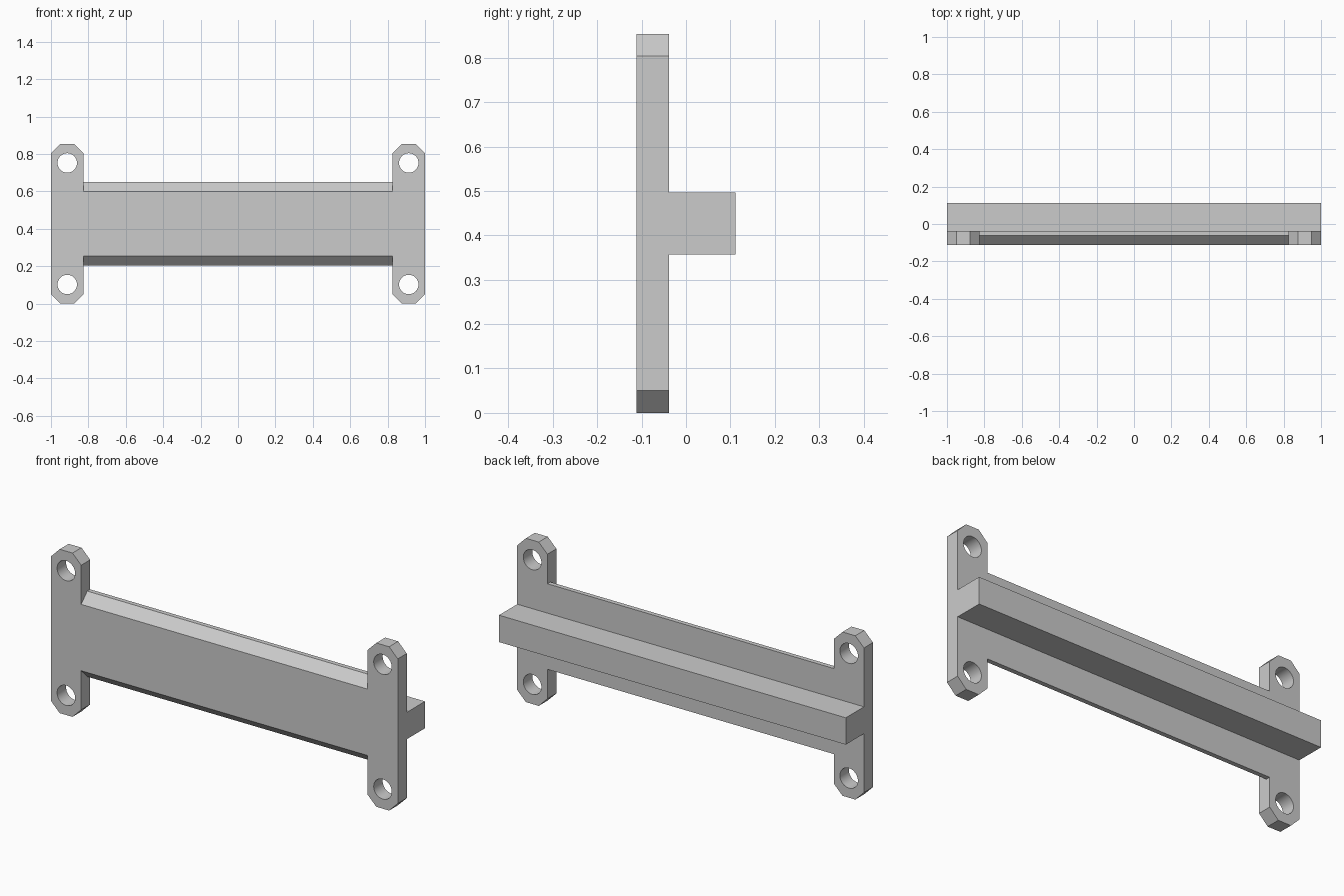
import bpy
import bmesh
from mathutils import Vector

default = bpy.data.objects.get("Cube")
if default:
    bpy.data.objects.remove(default, do_unlink=True)

grey = bpy.data.materials.new("plain grey")
grey.use_nodes = True
grey.diffuse_color = (0.6, 0.6, 0.6, 1)
grey.node_tree.nodes["Principled BSDF"].inputs["Base Color"].default_value = (0.6, 0.6, 0.6, 1)

MID = 0.427                  # height of the symmetry plane
FRONT, SEAT, BACK = -0.112, -0.038, 0.112
INNER = 0.826                # inner wall of the mounting ears
BODY = 0.223                 # half height of the body
CUT = 0.05                   # chamfer size


def prism(name, points, sweep):
    """Extrude a planar outline along the sweep vector."""
    bm = bmesh.new()
    face = bm.faces.new([bm.verts.new(p) for p in points])
    out = bmesh.ops.extrude_face_region(bm, geom=[face])
    moved = [v for v in out["geom"] if isinstance(v, bmesh.types.BMVert)]
    bmesh.ops.translate(bm, verts=moved, vec=Vector(sweep))
    bmesh.ops.recalc_face_normals(bm, faces=bm.faces)
    mesh = bpy.data.meshes.new(name)
    bm.to_mesh(mesh)
    bm.free()
    mesh.materials.append(grey)
    obj = bpy.data.objects.new(name, mesh)
    bpy.context.collection.objects.link(obj)
    return obj


def combine(target, other, operation):
    """Apply a boolean and discard the second object."""
    mod = target.modifiers.new(operation.lower(), "BOOLEAN")
    mod.operation, mod.solver, mod.object = operation, "EXACT", other
    bpy.context.view_layer.objects.active = target
    bpy.ops.object.modifier_apply(modifier=mod.name)
    bpy.data.objects.remove(other, do_unlink=True)


# Plate with four chamfered ears: one quarter outline, mirrored twice
quarter = [(INNER, BODY), (INNER, MID - CUT), (INNER + CUT, MID),
           (1 - CUT, MID), (1, MID - CUT)]
right = quarter + [(x, -z) for x, z in reversed(quarter)]
outline = right + [(-x, z) for x, z in reversed(right)]
bracket = prism("mounting_bracket", [(x, FRONT, MID + z) for x, z in outline],
                (0, SEAT - FRONT, 0))

# Sloped front edges along the body
for s in (-1, 1):
    lo, hi = BODY - CUT - 0.02, BODY + 0.02
    wedge = [(FRONT - 0.02, lo), (FRONT + CUT + 0.02, hi), (FRONT - 0.02, hi)]
    cutter = prism("edge_cutter", [(-INNER, y, MID + s * z) for y, z in wedge],
                   (2 * INNER, 0, 0))
    combine(bracket, cutter, "DIFFERENCE")

# Screw holes through the ears
for sx in (-1, 1):
    for sz in (-1, 1):
        bpy.ops.mesh.primitive_cylinder_add(
            vertices=48, radius=0.052, depth=0.2,
            location=(sx * 0.913, (FRONT + SEAT) / 2, MID + sz * 0.325),
            rotation=(1.5707963, 0, 0))
        hole = bpy.context.object
        hole.data.materials.append(grey)
        combine(bracket, hole, "DIFFERENCE")

# Full-length rail on the back
rail = prism("back_rail", [(-1, y, MID + z) for y, z in
                           ((SEAT, -0.07), (BACK, -0.07), (BACK, 0.07), (SEAT, 0.07))],
             (2, 0, 0))
combine(bracket, rail, "UNION")

# Smooth hole walls, sharp everywhere else
bpy.ops.object.select_all(action="DESELECT")
bracket.select_set(True)
bpy.context.view_layer.objects.active = bracket
bpy.ops.object.shade_smooth_by_angle(angle=0.5)
